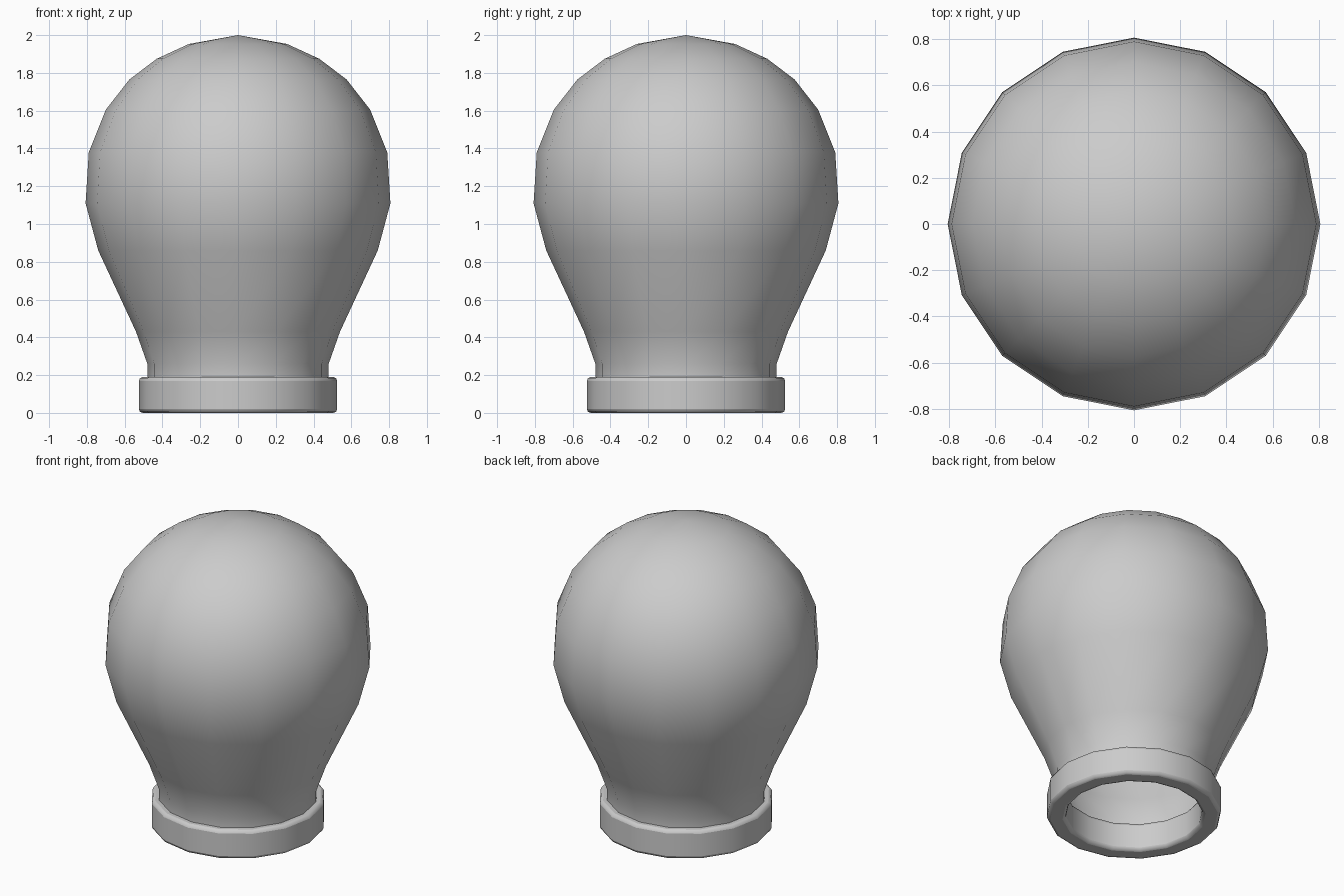
import bpy, bmesh, math

if "Cube" in bpy.data.objects:
    bpy.data.objects.remove(bpy.data.objects["Cube"])

SIDES = 16


def lathe(name, profile, closed=False):
    """Spin an (r, z) profile around z; r = 0 makes a pole."""
    bm = bmesh.new()
    rings = []
    for r, z in profile:
        if r == 0:
            rings.append([bm.verts.new((0, 0, z))] * SIDES)
        else:
            rings.append([bm.verts.new((r * math.cos(2 * math.pi * i / SIDES),
                                        r * math.sin(2 * math.pi * i / SIDES), z))
                          for i in range(SIDES)])
    pairs = list(zip(rings, rings[1:]))
    if closed:
        pairs.append((rings[-1], rings[0]))
    for a, b in pairs:
        for i in range(SIDES):
            j = (i + 1) % SIDES
            quad = [a[i], a[j], b[j], b[i]]
            bm.faces.new(list(dict.fromkeys(quad)))
    mesh = bpy.data.meshes.new(name)
    bm.to_mesh(mesh)
    bm.free()
    obj = bpy.data.objects.new(name, mesh)
    bpy.context.collection.objects.link(obj)
    bpy.ops.object.select_all(action='DESELECT')
    obj.select_set(True)
    bpy.context.view_layer.objects.active = obj
    return obj


# Hollow glass bulb, open at the neck
lathe("bulb", [(0.48, 0.17), (0.48, 0.26), (0.54, 0.43), (0.74, 0.86),
               (0.807, 1.11), (0.79, 1.38), (0.70, 1.605), (0.575, 1.765),
               (0.43, 1.875), (0.26, 1.953), (0, 2.0)])
bpy.ops.object.shade_smooth()

# Collar ring with softened edges around the open bottom
collar = lathe("collar", [(0.41, 0.0), (0.525, 0.0), (0.525, 0.19), (0.41, 0.19)], closed=True)
bevel = collar.modifiers.new("soft_edges", 'BEVEL')
bevel.width = 0.02
bevel.segments = 2
bevel.limit_method = 'ANGLE'
bevel.angle_limit = math.radians(40)
bpy.ops.object.shade_smooth_by_angle(angle=math.radians(50))
